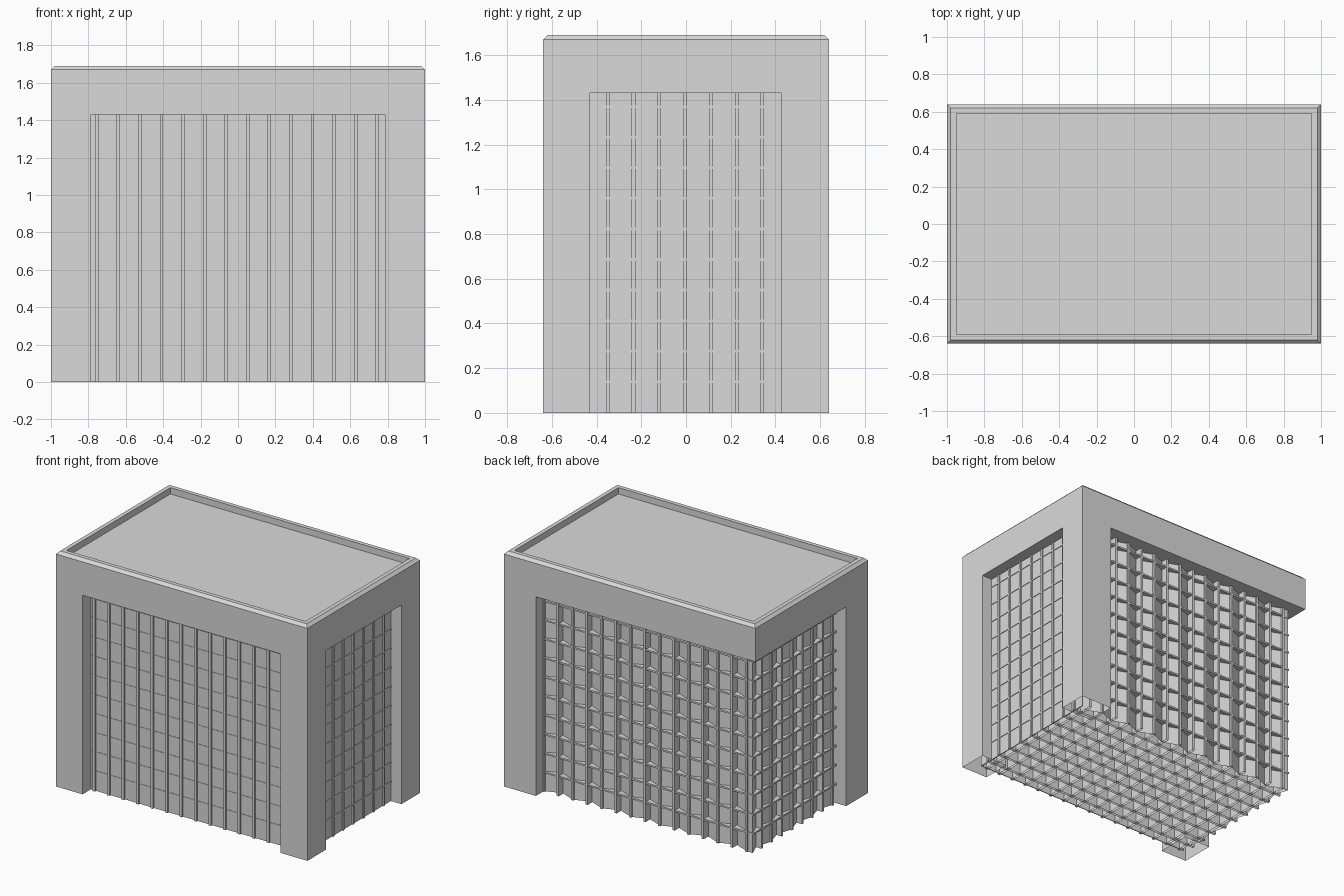
import bpy
import bmesh
from mathutils import Vector

cube = bpy.data.objects.get("Cube")
if cube:
    bpy.data.objects.remove(cube, do_unlink=True)

grey = bpy.data.materials.new("plain_grey")
grey.use_nodes = True
tone = (0.7, 0.7, 0.7, 1)
grey.diffuse_color = tone
grey.node_tree.nodes["Principled BSDF"].inputs["Base Color"].default_value = tone

HALF_X, HALF_Y = 1.0, 0.64
OPEN_Z = 1.43
WALL_TOP = 1.44
EDGE_X, EDGE_Y = 0.925, 0.56
STEP = 0.1153


def finish(name, bm):
    mesh = bpy.data.meshes.new(name)
    bm.to_mesh(mesh)
    bm.free()
    mesh.materials.append(grey)
    obj = bpy.data.objects.new(name, mesh)
    bpy.context.collection.objects.link(obj)
    return obj


def open_bottom(bm):
    caps = [f for f in bm.faces if f.calc_center_median().z < 0.001]
    bmesh.ops.delete(bm, geom=caps, context='FACES_ONLY')


def add_box(bm, low, high):
    low, high = Vector(low), Vector(high)
    verts = bmesh.ops.create_cube(bm, size=1)["verts"]
    bmesh.ops.scale(bm, vec=high - low, verts=verts)
    bmesh.ops.translate(bm, vec=(low + high) / 2, verts=verts)


def folded_sheet(name, path):
    bm = bmesh.new()
    pairs = [[bm.verts.new((x, y, z)) for z in (0, WALL_TOP)] for x, y in path]
    for a, b in zip(pairs, pairs[1:]):
        bm.faces.new((b[0], a[0], a[1], b[1]))
    finish(name, bm)


# Roof block with a chamfered rim and sunken deck
bm = bmesh.new()
add_box(bm, (-HALF_X, -HALF_Y, OPEN_Z), (HALF_X, HALF_Y, 1.67))
bm.faces.ensure_lookup_table()
deck = max(bm.faces, key=lambda f: f.calc_center_median().z)
for width, rise in ((0.02, 0.02), (0.03, 0), (0.0005, -0.045)):
    bmesh.ops.inset_region(bm, faces=[deck], thickness=width, depth=rise,
                           use_even_offset=True)

# Three hollow corner pillars drawn down from the roof block
for axis, cuts in ((Vector((1, 0, 0)), (-0.787, 0.745, 0.787)),
                   (Vector((0, 1, 0)), (-0.43, -0.39, 0.427))):
    for cut in cuts:
        bmesh.ops.bisect_plane(bm, geom=bm.verts[:] + bm.edges[:] + bm.faces[:],
                               plane_co=axis * cut, plane_no=axis)
corners = []
for face in bm.faces:
    c = face.calc_center_median()
    front_left = c.x > 0.787 and c.y < -0.43
    back_left = c.x > 0.745 and c.y > 0.427
    front_right = c.x < -0.787 and c.y < -0.39
    if abs(c.z - OPEN_Z) < 0.001 and (front_left or back_left or front_right):
        corners.append(face)
drawn = bmesh.ops.extrude_face_region(bm, geom=corners)["geom"]
bmesh.ops.translate(bm, vec=(0, 0, -OPEN_Z),
                    verts=[v for v in drawn if isinstance(v, bmesh.types.BMVert)])
open_bottom(bm)
bmesh.ops.recalc_face_normals(bm, faces=bm.faces[:])
finish("roof_and_pillars", bm)

# Upright hollow fins running front to back
fin_x = [-0.87 + STEP * i for i in range(16)]
bm = bmesh.new()
for x in fin_x:
    add_box(bm, (x - 0.009, -EDGE_Y, 0), (x + 0.009, EDGE_Y, WALL_TOP))
open_bottom(bm)
finish("lengthwise_fins", bm)

# Upright hollow fins running side to side
fin_y = [0.457 - STEP * i for i in range(9)]
bm = bmesh.new()
for y in fin_y:
    add_box(bm, (-EDGE_X, y - 0.008, 0), (EDGE_X, y + 0.008, WALL_TOP))
open_bottom(bm)
finish("crosswise_fins", bm)

# Thin level shelves
bm = bmesh.new()
for i in range(10):
    z = 0.139 + 0.1368 * i
    add_box(bm, (-EDGE_X + 0.002, -0.549, z - 0.006), (0.9205, EDGE_Y - 0.003, z + 0.006))
finish("level_shelves", bm)

# Flat front and right walls
bm = bmesh.new()
add_box(bm, (-0.9, -0.546, 0), (0.916, -0.54, WALL_TOP))
finish("front_wall", bm)
bm = bmesh.new()
add_box(bm, (0.91, -0.54, 0), (0.916, 0.54, WALL_TOP))
finish("side_wall", bm)

# Folded back and open-side walls meeting at the open corner
corner = (-0.917, 0.552)
folded_sheet("back_wall", [corner] + [(x, 0.505 if i % 2 else 0.55)
                                      for i, x in enumerate(fin_x)])
folded_sheet("open_side_wall", [corner] + [(-0.914 if i % 2 else -0.88, y)
                                           for i, y in enumerate(fin_y)])
